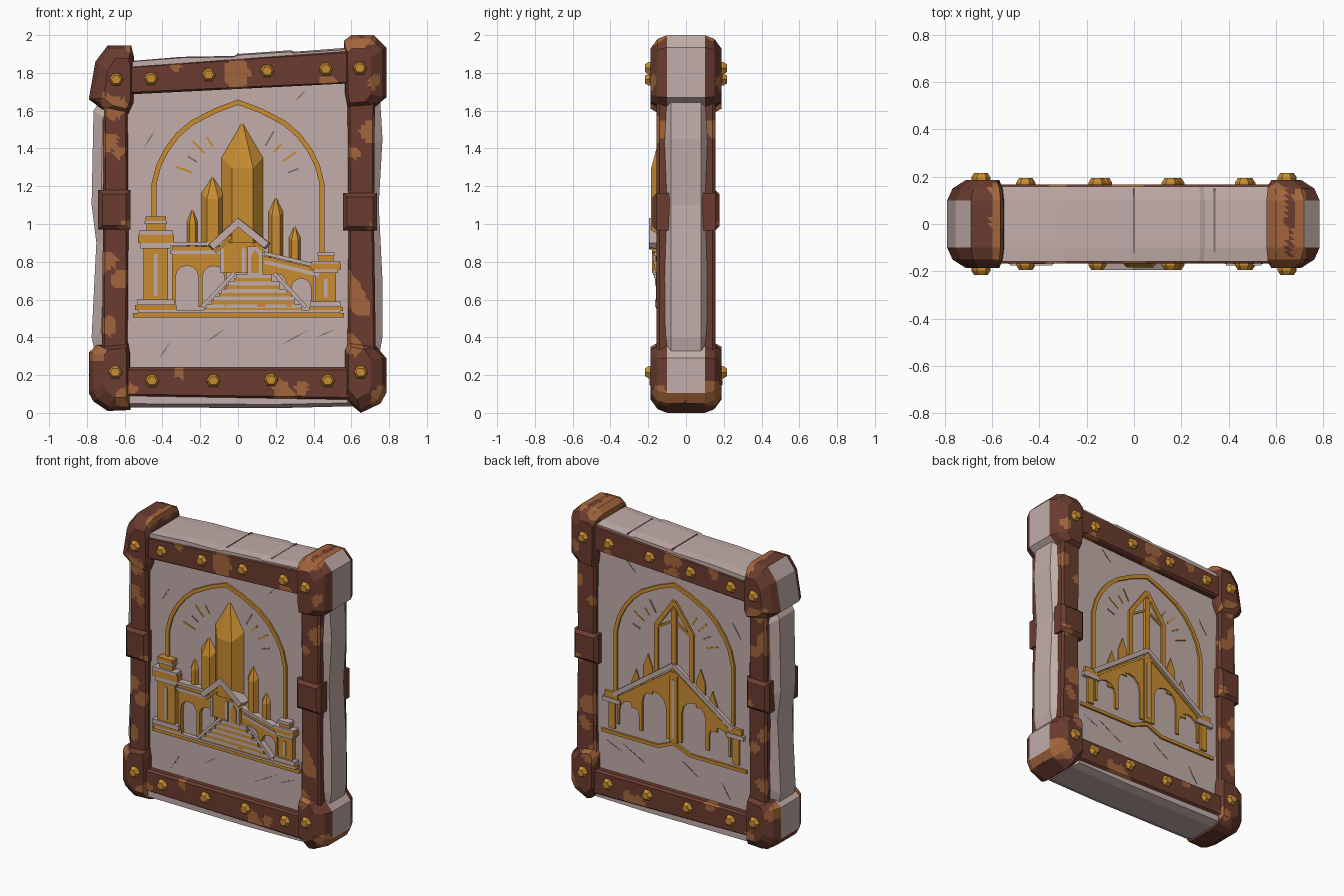
import bpy, bmesh, math
from mathutils import Vector, noise

if "Cube" in bpy.data.objects:
    bpy.data.objects.remove(bpy.data.objects["Cube"])


def material(name, *rgb):
    m = bpy.data.materials.new(name)
    m.use_nodes = True
    m.diffuse_color = (*rgb, 1)
    m.node_tree.nodes["Principled BSDF"].inputs["Base Color"].default_value = (*rgb, 1)
    return m


stone = material("pale stone", .54, .42, .4)
crack = material("dark crack", .22, .175, .17)
brown = material("brown iron", .145, .045, .029)
rust = material("orange rust", .37, .13, .045)
gold = material("old gold", .58, .265, .03)
PANEL = .12
FRONT, BACK = -1, 1
SIDES = (("front", FRONT), ("back", BACK))


def finish(name, bm, *mats):
    bmesh.ops.recalc_face_normals(bm, faces=bm.faces)
    mesh = bpy.data.meshes.new(name)
    bm.to_mesh(mesh)
    bm.free()
    for m in mats:
        mesh.materials.append(m)
    obj = bpy.data.objects.new(name, mesh)
    bpy.context.collection.objects.link(obj)


def loft(outline, layers, lean=(0, 0)):
    """Stack copies of an (x, z) outline at (depth, inset) layers along y.
    Lean moves the point the inset shrinks towards, as a share of the half size."""
    bm = bmesh.new()
    xs, zs = zip(*outline)
    hx, hz = (max(xs) - min(xs)) / 2, (max(zs) - min(zs)) / 2
    cx = (max(xs) + min(xs)) / 2 + lean[0] * hx
    cz = (max(zs) + min(zs)) / 2 + lean[1] * hz
    rings = [[bm.verts.new((cx + (x - cx) * (1 - i / hx), y, cz + (z - cz) * (1 - i / hz)))
              for x, z in outline] for y, i in layers]
    n = len(outline)
    for a, b in zip(rings, rings[1:]):
        for k in range(n):
            bm.faces.new((a[k], a[(k + 1) % n], b[(k + 1) % n], b[k]))
    bm.faces.new(rings[0])
    bm.faces.new(rings[-1])
    bmesh.ops.recalc_face_normals(bm, faces=bm.faces)
    return bm


# Rust patches as (x, z, radius)
spots = [(-.01, 1.83, .06), (-.02, 1.75, .045), (.5, 1.73, .045), (-.33, 1.84, .03),
         (-.57, 1.93, .035), (-.66, 1.62, .05), (-.7, 1.44, .06), (-.63, 1.38, .04),
         (-.69, .8, .05), (-.62, .72, .045), (-.6, 1.0, .025), (-.7, .46, .045),
         (.6, 1.98, .045), (.7, 2, .03), (.72, 1.75, .03), (.7, 1.5, .05), (.6, 1.38, .035),
         (.6, .65, .07), (.66, .56, .05), (.7, .98, .025), (.6, .35, .05), (.74, .1, .045),
         (.25, .1, .055), (.33, .13, .035), (-.3, .22, .035), (-.6, .1, .045), (-.76, .3, .04)]


def iron(name, bm):
    """Slice into small cells and turn those inside ragged patches to rust."""
    for axis in range(3):
        values = [v.co[axis] for v in bm.verts]
        low, high = min(values), max(values)
        normal = Vector([axis == k for k in range(3)])
        for k in range(1, int((high - low) / .024)):
            bmesh.ops.bisect_plane(bm, geom=bm.verts[:] + bm.edges[:] + bm.faces[:],
                                   plane_co=normal * (low + k * .024), plane_no=normal)
    bmesh.ops.triangulate(bm, faces=bm.faces)
    for f in bm.faces:
        p = f.calc_center_median()
        ragged = 1 + noise.noise(p * 11)
        if max(map(abs, f.normal)) < .95:
            ragged *= 1.25
        if f.material_index == 0 and any(math.hypot(p.x - x, p.z - z) < r * ragged
                                         for x, z, r in spots):
            f.material_index = 1
    finish(name, bm, brown, rust, stone)


def prism(name, outline, height, mat, side=FRONT, inset=0):
    """Raised relief standing on one face of the panel."""
    finish(name, loft(outline, [(side * (PANEL - .01), 0), (side * (PANEL + height), inset)]), mat)


def box(x0, x1, z0, z1):
    return [(x0, z0), (x1, z0), (x1, z1), (x0, z1)]


def strip(path, width):
    """Outline of a band with mitred joints along an open path."""
    pts = [Vector(p) for p in path]
    left, right = [], []
    for i, p in enumerate(pts):
        a = (p - pts[max(i - 1, 0)]).normalized()
        b = (pts[min(i + 1, len(pts) - 1)] - p).normalized()
        t = (a + b).normalized()
        step = Vector((-t.y, t.x)) * width / 2 / max(t.dot(b if b.length else a), .4)
        left.append(tuple(p + step))
        right.append(tuple(p - step))
    return left + right[::-1]


def arcade(x0, x1, top0, top1, base, arches):
    """Wall outline with round (centre, half width, spring height) arches cut from its foot."""
    pts = [(x0, base), (x0, top0), (x1, top1), (x1, base)]
    for c, half, spring in sorted(arches, reverse=True):
        pts.append((c + half, base))
        pts += [(c + half * math.cos(k * math.pi / 6), spring + half * math.sin(k * math.pi / 6))
                for k in range(7)]
        pts.append((c - half, base))
    return pts


# Stone slab with chipped outline, plus thicker stone along top and bottom
slab = [(-.6, 1.85), (.58, 1.92), (.75, 1.7), (.765, 1.45), (.745, 1.1), (.765, .7), (.765, .4),
        (.7, .05), (-.7, .05), (-.775, .4), (-.75, .9), (-.775, 1.1), (-.765, 1.6)]
finish("stone_slab", loft(slab, [(-PANEL, .05), (-.08, 0), (.08, 0), (PANEL, .05)]), stone)
top_stone = [(-.6, 1.75), (.6, 1.8), (.6, 1.935), (.3, 1.912), (.28, 1.92), (0, 1.9),
             (-.02, 1.89), (-.3, 1.885), (-.6, 1.86)]
finish("top_stone", loft(top_stone, [(-.158, .01), (-.1, 0), (.1, 0), (.158, .01)]), stone)
bottom_stone = [(-.6, .2), (-.6, .03), (.2, .025), (.6, .035), (.6, .2)]
finish("bottom_stone", loft(bottom_stone, [(-.15, .02), (-.1, 0), (.1, 0), (.15, .02)]), stone)
for x, z in ((0, 1.902), (.34, 1.917)):
    finish("top_crack", loft(box(x - .004, x + .004, z - .05, z), [(-.12, 0), (.15, 0)]), crack)

# Corner brackets: iron front and back, stone showing on the outer side
brackets = {
    "top_right": [(-.79, 1.66), (-.755, 1.86), (-.69, 1.945), (-.565, 1.945), (-.55, 1.88),
                  (-.55, 1.645), (-.58, 1.58), (-.715, 1.605)],
    "top_left": [(.56, 1.97), (.6, 2), (.72, 2), (.785, 1.935), (.785, 1.67), (.725, 1.62),
                 (.58, 1.61), (.565, 1.69)],
    "bottom_right": [(-.79, .32), (-.745, .36), (-.58, .375), (-.57, .32), (-.57, .015),
                     (-.69, .01), (-.765, .06), (-.79, .105)],
    "bottom_left": [(.565, .335), (.59, .38), (.725, .36), (.785, .29), (.785, .105),
                    (.755, .05), (.65, 0), (.565, .07)]}
for name, outline in brackets.items():
    lean = (.6 if "right" in name else -.6, -.4 if "top" in name else .4)
    bm = loft(outline, [(-.187, .05), (-.15, .014), (-.1, 0), (.1, 0), (.15, .014), (.187, .05)],
              lean)
    for f in bm.faces:
        c = f.calc_center_median()
        if abs(c.y) < .05 and f.normal.x * c.x > .25 and c.z > .1:
            f.material_index = 2
    iron(name + "_bracket", bm)

# Frame bars, clamps and bolts on both faces
bars = {
    "top": ([(-.6, 1.685), (.6, 1.745), (.6, 1.92), (-.6, 1.83)], .168),
    "bottom": ([(-.6, .09), (.6, .07), (.6, .24), (-.6, .24)], .165),
    "right": ([(-.72, .3), (-.585, .3), (-.58, 1), (-.585, 1.65), (-.71, 1.65), (-.715, 1)], .156),
    "left": ([(.58, .3), (.73, .3), (.72, 1), (.725, 1.65), (.58, 1.65), (.585, 1)], .156)}
clamps = {"right": box(-.74, -.57, .97, 1.18), "left": box(.555, .737, .965, 1.165)}
bolts = [(-.46, 1.77), (-.155, 1.79), (.155, 1.81), (.465, 1.82),
         (-.455, .17), (-.13, .17), (.175, .175), (.475, .17),
         (-.645, 1.765), (.645, 1.825), (-.65, .215), (.65, .215)]
for face, s in SIDES:
    for name, (outline, y) in bars.items():
        iron(f"{face}_{name}_bar", loft(outline, [(s * .09, 0), (s * (y - .015), 0), (s * y, .012)]))
    for name, outline in clamps.items():
        iron(f"{face}_{name}_clamp", loft(outline, [(s * .07, 0), (s * .155, 0), (s * .177, .022)]))
    for x, z in bolts:
        y = .182 if abs(x) > .6 else .16
        ring = [(x + .038 * math.cos(k * math.pi / 3), z + .038 * math.sin(k * math.pi / 3))
                for k in range(6)]
        finish(f"{face}_bolt", loft(ring, [(s * (y - .01), 0), (s * (y + .015), 0),
                                           (s * (y + .034), .012)]), gold)
    # Thin cracks scattered on the panel
    for x, z, a, r in ((-.47, 1.45, 1, .06), (.33, 1.68, .8, .05), (.3, .4, .5, .1),
                       (-.12, .41, .6, .07), (-.39, .33, 1, .06), (.46, .42, .4, .06)):
        u, v = math.cos(a) * r, math.sin(a) * r
        prism(f"{face}_crack", [(x - u, z - v), (x + .004, z - .004), (x + u, z + v),
                                (x - .002, z + .002)], .002, crack, s)

# Pointed arch with short rays beneath it
half_arch = [(.445, 1.21), (.42, 1.31), (.38, 1.39), (.32, 1.47), (.245, 1.535), (.12, 1.6)]
for face, s in SIDES:
    low = .98 if s == FRONT else .8
    arch = [(-.445, low)] + [(-x, z) for x, z in half_arch] + [(0, 1.645)]
    arch += half_arch[::-1] + [(.445, .8)]
    prism(face + "_arch", strip(arch, .026), .012, gold, s)
    for k, deg in enumerate((20, 34, 48, 60, 122, 134, 147, 160)):
        d = Vector((math.cos(math.radians(deg)), math.sin(math.radians(deg))))
        c = Vector((.01, 1.18))
        ray = strip([c + d * .27, c + d * (.33 + .03 * (k % 2))], .01)
        prism(face + "_ray", ray, .003, gold if k % 3 else crack, s)


# Front crystals: faceted half columns with sloping tips
def crystal(name, x, half, base, shoulder, tip, depth):
    bm = bmesh.new()
    section = [(-half, .01), (-half * .45, -depth), (half * .5, -depth), (half, .01)]
    low = [bm.verts.new((x + u, v - PANEL, base)) for u, v in section]
    drops = (0, -.07, -.07, 0)
    high = [bm.verts.new((x + u, v - PANEL, shoulder + d * half * 8))
            for (u, v), d in zip(section, drops)]
    peak = bm.verts.new((x, -PANEL + .005, tip))
    for k in range(3):
        bm.faces.new((low[k], low[k + 1], high[k + 1], high[k]))
        bm.faces.new((high[k], high[k + 1], peak))
    finish(name, bm, gold)


crystal("main_crystal", .022, .117, .9, 1.36, 1.55, .065)
crystal("tall_right_crystal", -.135, .065, .88, 1.17, 1.26, .04)
crystal("small_right_crystal", -.242, .032, .88, 1.02, 1.09, .025)
crystal("tall_left_crystal", .2, .044, .82, 1.07, 1.155, .03)
crystal("small_left_crystal", .3, .035, .8, .935, 1, .025)

# Front bridge walls, rails and pavilion
prism("right_arcade", arcade(-.35, -.06, .88, .88, .56, [(-.27, .06, .72), (-.13, .058, .72)]),
      .03, gold)
prism("left_arcade", arcade(.1, .4, .84, .77, .56, [(.2, .058, .68), (.335, .052, .66)]),
      .03, gold)
for z, h in ((.895, .045), (.85, .036)):
    prism("right_rail", strip([(-.36, z), (-.08, z)], .02), h, stone)
    prism("left_rail", strip([(.14, z - .05), (.43, z - .12)], .02), h, stone)
prism("pavilion", [(-.09, .74), (.13, .74), (.13, .9), (.01, 1), (-.09, .9)], .045, gold)
prism("pavilion_roof", strip([(-.15, .87), (0, 1.015), (.16, .88)], .04), .075, stone, inset=.01)
prism("roof_trim", strip([(-.12, .85), (0, .97), (.14, .85)], .014), .06, gold)
for x in (-.085, .03):
    prism("pavilion_pillar", box(x - .01, x + .01, .74, .87), .05, stone)
prism("doorway", box(.05, .13, .73, .88), .055, stone)
prism("door", [(.068, .74), (.112, .74), (.112, .83), (.09, .865), (.068, .83)], .06, gold)

# Front steps spreading downward between sloping stone kerbs
for k in range(5):
    z, x0, x1 = .715 - k * .04, -.01 - k * .04, .18 + k * .04
    prism("step_edge", box(x0, x1, z, z + .02), .05 - k * .005, stone)
    prism("step", box(x0 - .01, x1, z - .02, z), .045 - k * .005, gold)
prism("right_kerb", strip([(-.02, .74), (-.19, .56)], .02), .04, stone)
prism("left_kerb", strip([(.19, .74), (.36, .56)], .02), .04, stone)
prism("ground_line", box(-.555, .56, .505, .53), .02, gold)
prism("ground_ledge", box(-.53, .54, .53, .545), .03, stone)

# Front towers: stacked blocks of gold and stone, (half width, bottom, top, height)
for name, x, blocks in (
        ("right", -.435, [(.11, .545, .57, .03), (.1, .57, .6, .045), (.065, .6, .87, .035),
                          (.08, .87, .9, .045), (.095, .9, .945, .05), (.09, .945, .965, .055),
                          (.05, .965, 1.0, .04), (.06, 1.0, 1.015, .05), (.055, 1.015, 1.04, .05)]),
        ("left", .465, [(.09, .54, .56, .03), (.08, .56, .59, .045), (.055, .59, .74, .035),
                        (.065, .74, .76, .045), (.08, .76, .79, .05), (.075, .79, .805, .055),
                        (.04, .805, .83, .04), (.045, .83, .85, .05)])):
    for k, (w, z0, z1, h) in enumerate(blocks):
        prism(name + "_tower", box(x - w, x + w, z0, z1), h, gold if k % 2 == 0 else stone)
    w, z0, z1, h = blocks[2]
    prism(name + "_tower_groove", box(x - .01, x + .008, z0 + .02, z1 - .03), .04, stone)

# Back relief: sloping bridge on tall arches, outlined crystals and slender posts
for m in (-1, 1):
    arches = [(m * .15, .09, .785), (m * .34, .075, .68)]
    tops = (.77, 1.04) if m < 0 else (1.04, .77)
    span = sorted((m * .03, m * .43))
    prism("back_arcade", arcade(*span, *tops, .58, arches), .012, gold, BACK)
    prism("back_roof", strip([(m * .45, .78), (0, 1.1)], .03), .024, stone, BACK)
    prism("back_roof_trim", strip([(m * .45, .745), (0, 1.06)], .014), .018, gold, BACK)
    prism("back_post", box(m * .47 - .025, m * .47 + .025, .54, .73), .014, gold, BACK)
    prism("back_post_cap", box(m * .47 - .065, m * .47 + .065, .72, .75), .024, stone, BACK)
    prism("back_post_top", box(m * .47 - .05, m * .47 + .05, .75, .79), .02, gold, BACK)
    prism("back_ground", strip([(m * .55, .51), (m * .12, .51), (0, .56)], .022), .014, gold, BACK)
    prism("back_crystal_edge", strip([(m * .135, 1), (m * .135, 1.34), (0, 1.53)], .03),
          .014, gold, BACK)
    prism("back_crystal_facet", strip([(m * .12, 1.33), (0, 1.4)], .014), .01, gold, BACK)
    for x, z in ((.2, 1.12), (.29, .99)):
        prism("back_small_crystal", [(m * x - .035, z - .27), (m * x + .035, z - .27),
                                     (m * x + .035, z - .09), (m * x, z), (m * x - .035, z - .09)],
              .008, gold, BACK)
prism("back_crystal_ridge", box(-.02, .02, 1, 1.48), .016, gold, BACK)
prism("back_pillar", box(-.03, .03, .57, 1.05), .02, gold, BACK)
prism("back_pillar_line", box(-.008, .008, .6, 1), .024, stone, BACK)
